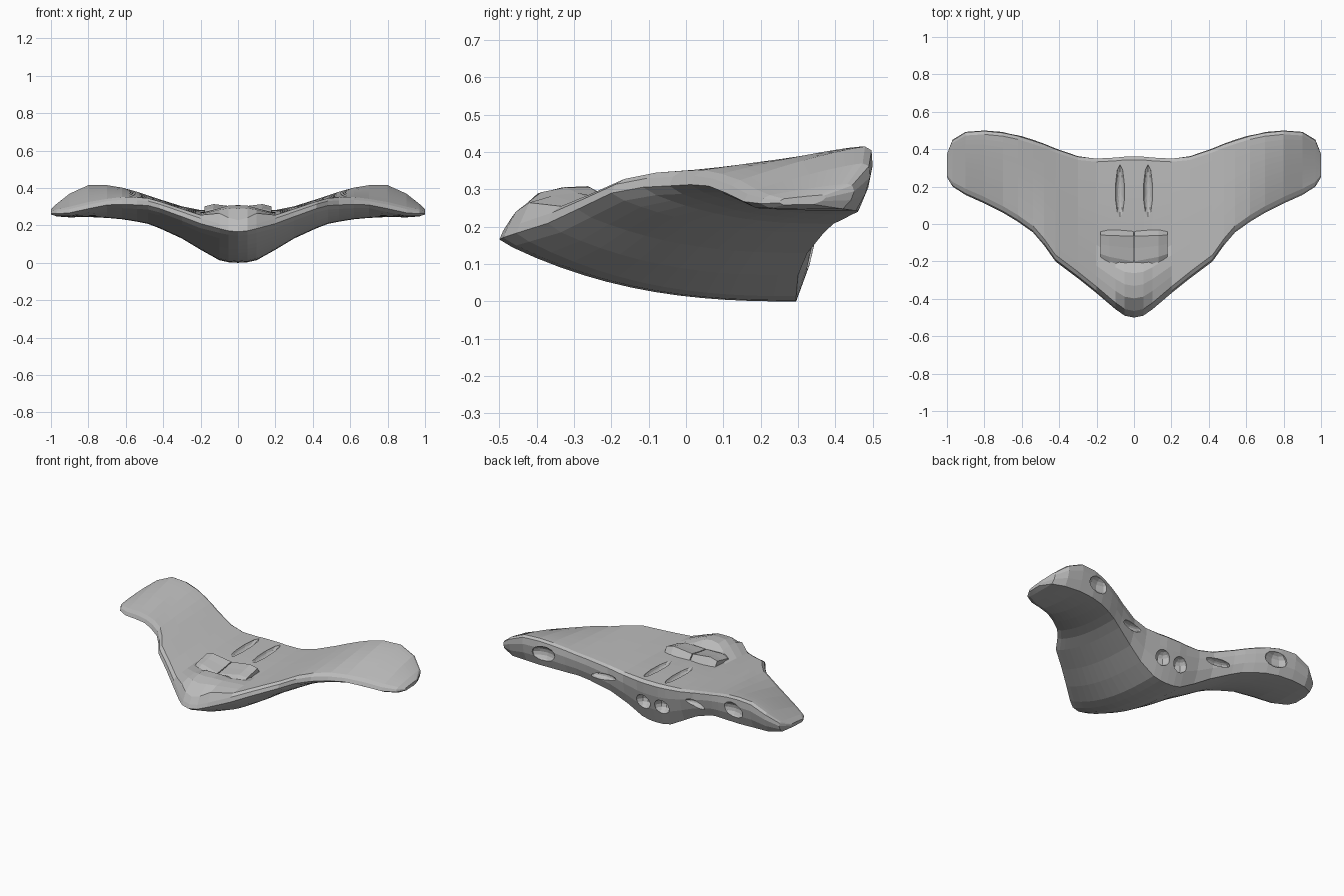
import bpy, bmesh, math
from mathutils import Vector

old = bpy.data.objects.get("Cube")
if old:
    bpy.data.objects.remove(old, do_unlink=True)


def material(name, value):
    mat = bpy.data.materials.new(name)
    mat.use_nodes = True
    color = (value, value, value, 1)
    mat.diffuse_color = color
    mat.node_tree.nodes["Principled BSDF"].inputs["Base Color"].default_value = color
    return mat


hull_grey = material("hull_grey", 0.5)


def add_object(name, bm):
    bmesh.ops.recalc_face_normals(bm, faces=bm.faces)
    mesh = bpy.data.meshes.new(name)
    bm.to_mesh(mesh)
    bm.free()
    mesh.materials.append(hull_grey)
    obj = bpy.data.objects.new(name, mesh)
    bpy.context.collection.objects.link(obj)
    return obj


def apply_modifier(obj, kind, **settings):
    mod = obj.modifiers.new(kind.lower(), kind)
    for key, value in settings.items():
        setattr(mod, key, value)
    bpy.context.view_layer.objects.active = obj
    bpy.ops.object.modifier_apply(modifier=mod.name)


def lerp(a, b, t):
    return a + (b - a) * t


def bridge(bm, rings):
    """Skin a row of closed rings."""
    for a, b in zip(rings, rings[1:]):
        for i in range(len(a)):
            j = (i + 1) % len(a)
            bm.faces.new((a[i], a[j], b[j], b[i]))


# Spanwise stations: x, nose y, tail y, keel end y,
# lower lip z, upper lip z, tail z, keel z
STATIONS = [
    (0, -.5, .36, .295, .145, .205, .278, 0),
    (.05, -.49, .36, .295, .15, .21, .278, .003),
    (.1, -.455, .355, .295, .16, .225, .278, .014),
    (.2, -.37, .35, .3, .185, .255, .282, .07),
    (.3, -.29, .36, .325, .225, .288, .302, .13),
    (.42, -.2, .4, .37, .27, .328, .34, .185),
    (.48, -.115, .425, .395, .285, .345, .36, .208),
    (.54, -.045, .445, .42, .288, .35, .38, .22),
    (.62, .012, .47, .445, .292, .352, .402, .233),
    (.7, .06, .487, .46, .292, .342, .415, .24),
    (.8, .11, .497, .463, .27, .325, .415, .245),
    (.9, .155, .49, .455, .25, .3, .37, .243),
    (.97, .2, .445, .42, .25, .285, .315, .248),
    (1, .25, .37, .34, .258, .275, .285, .26),
]
STEPS = 13


def section(x, nose, tail, keel, low, high, top, bottom):
    """Closed ring round one spanwise slice: lip, deck, tail face, belly."""
    inset = min(.035, (tail - nose) * .1)
    ring = [(nose, lerp(low, high, .35)),
            (nose + inset * .3, lerp(low, high, .75))]
    power = 1.25 + 1.25 * max(0, 1 - 2 * x)
    for i in range(STEPS):
        t = i / (STEPS - 1)
        y = lerp(nose + inset, tail - inset * .5, t)
        z = lerp(high, top, 1 - (1 - t) ** power)
        # flat-topped canopy behind the nose
        z += .074 * math.exp(-((y + .335) / .125) ** 4 - (x / .125) ** 4)
        ring.append((y, z))
    # rounded tail edge and outward-curving tail face
    ring.append((tail, lerp(top, bottom, .06)))
    for f in (.3, .65):
        ring.append((lerp(tail, keel, f) + .013, lerp(top, bottom, f)))
    for i in range(STEPS):
        t = 1 - i / (STEPS - 1)
        y = lerp(nose + inset, keel, t)
        ring.append((y, lerp(low, bottom, 1 - (1 - t) ** 2.5)))
    return [Vector((x, y, z)) for y, z in ring]


# Hull: loft one half, close the wing tip, mirror it
bm = bmesh.new()
rings = [[bm.verts.new(p) for p in section(*s)] for s in STATIONS]
bridge(bm, rings)
bm.faces.new(rings[-1])
hull = add_object("hull", bm)
apply_modifier(hull, 'MIRROR', use_clip=True)


# Hollows: thruster wells in the tail face, vents in the deck
def carve(center, radii):
    for side in (1, -1):
        bm = bmesh.new()
        bmesh.ops.create_uvsphere(bm, u_segments=10, v_segments=8, radius=1)
        for v in bm.verts:
            v.co = Vector((side * center[0] + v.co.x * radii[0],
                           center[1] + v.co.y * radii[1],
                           center[2] + v.co.z * radii[2]))
        cutter = add_object("cutter", bm)
        cutter.hide_render = True
        apply_modifier(hull, 'BOOLEAN', object=cutter,
                       operation='DIFFERENCE', solver='EXACT')
        bpy.data.objects.remove(cutter, do_unlink=True)


carve((.065, .345, .13), (.052, .06, .048))
carve((.32, .37, .23), (.09, .035, .022))
carve((.66, .495, .325), (.085, .05, .052))
carve((.075, .17, .285), (.026, .155, .03))

# Cockpit cowls: a pair of low wedges rising outboard and narrowing forward
PROFILE = [(-.26, .25), (-.2, .276), (-.13, .286), (-.065, .298), (-.03, .255)]
bm = bmesh.new()
ends = []
for x, lift, taper in ((.003, 0, 0), (.13, .016, .15), (.178, .004, .25)):
    ends.append([bm.verts.new((x, lerp(y, -.04, taper), z + lift))
                 for y, z in PROFILE])
bridge(bm, ends)
bm.faces.new(ends[0])
bm.faces.new(ends[-1])
cowls = add_object("cockpit_cowls", bm)
apply_modifier(cowls, 'MIRROR')
